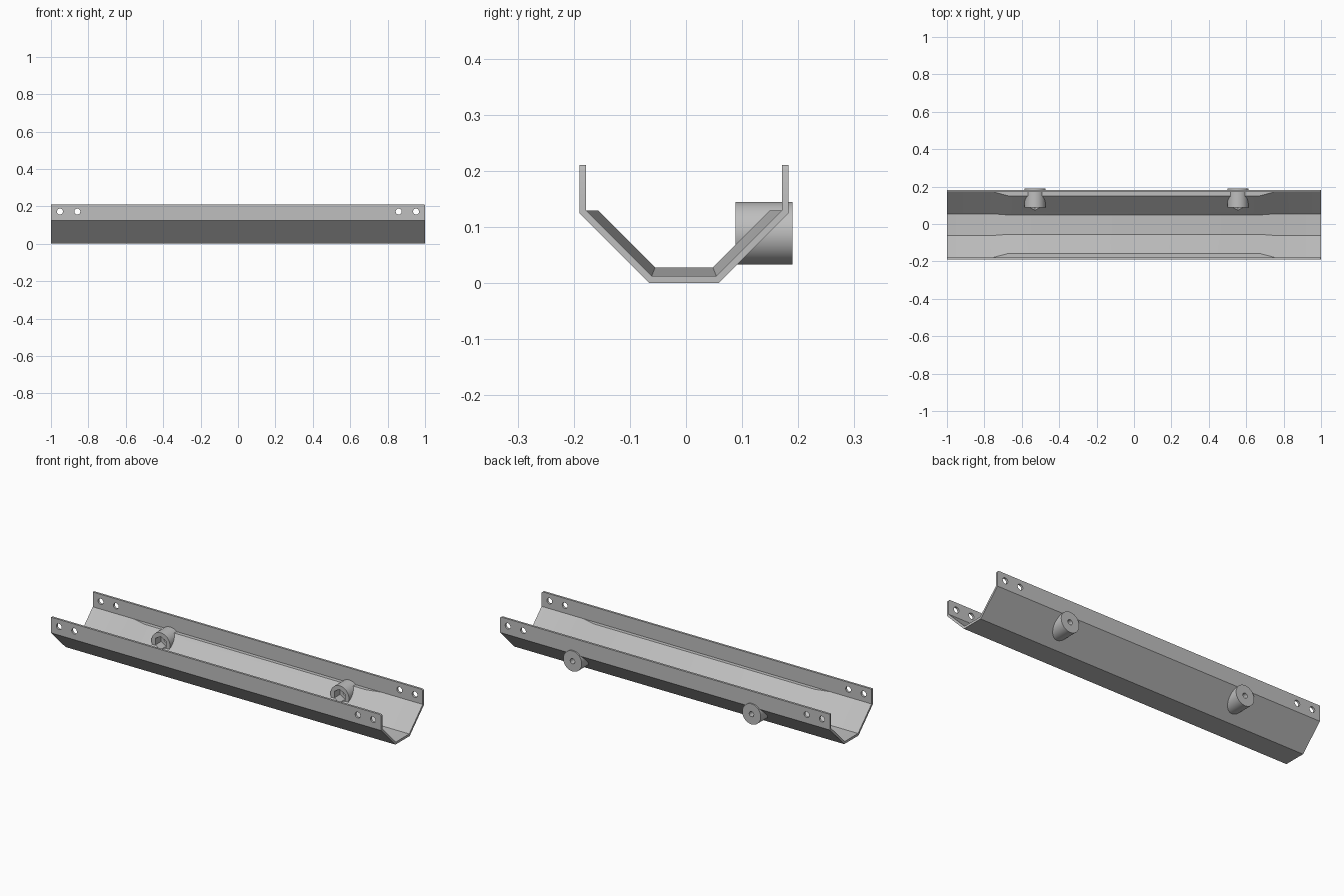
import bpy, bmesh
from math import radians
from mathutils import Matrix, Vector

if "Cube" in bpy.data.objects:
    bpy.data.objects.remove(bpy.data.objects["Cube"])

grey = bpy.data.materials.new("plain grey")
grey.use_nodes = True
grey.diffuse_color = (0.52, 0.52, 0.52, 1)
grey.node_tree.nodes["Principled BSDF"].inputs["Base Color"].default_value = grey.diffuse_color

CENTRE_Y = -0.0035
HEIGHT = 0.211
BOSS_X = (-0.53, 0.555)
BOSS_Z = 0.089


def make_object(name, bm):
    bmesh.ops.recalc_face_normals(bm, faces=bm.faces)
    mesh = bpy.data.meshes.new(name)
    bm.to_mesh(mesh)
    bm.free()
    mesh.materials.append(grey)
    obj = bpy.data.objects.new(name, mesh)
    bpy.context.collection.objects.link(obj)
    return obj


def cylinder(name, x, z, y0, y1, radius, sides):
    """Cylinder lying along y from y0 to y1."""
    bm = bmesh.new()
    place = Matrix.Translation((x, (y0 + y1) / 2, z)) @ Matrix.Rotation(radians(90), 4, "X")
    bmesh.ops.create_cone(bm, cap_ends=True, segments=sides, radius1=radius,
                          radius2=radius, depth=y1 - y0, matrix=place)
    return make_object(name, bm)


def cut(obj, cutters):
    """Subtract the cutters and bake the result into the mesh."""
    for cutter in cutters:
        mod = obj.modifiers.new("cut", "BOOLEAN")
        mod.operation = "DIFFERENCE"
        mod.solver = "EXACT"
        mod.object = cutter
    graph = bpy.context.evaluated_depsgraph_get()
    mesh = bpy.data.meshes.new_from_object(obj.evaluated_get(graph))
    obj.modifiers.clear()
    obj.data = mesh


# Channel: folded tray whose middle stretch has a thicker floor and slopes
outer = [(0.0615, 0), (0.1865, 0.125), (0.1865, HEIGHT)]
thin = [(0.1745, HEIGHT), (0.1745, 0.13), (0.1745, 0.13), (0.0575, 0.013)]
thick = [(0.1745, HEIGHT), (0.1745, 0.13), (0.1535, 0.13), (0.0515, 0.028)]
sections = [(-1, thin), (-0.75, thin), (-0.67, thick), (0.67, thick), (0.75, thin), (1, thin)]

bm = bmesh.new()
rings = []
for x, inner in sections:
    half = outer + inner
    loop = half + [(-y, z) for y, z in reversed(half)]
    rings.append([bm.verts.new((x, y + CENTRE_Y, z)) for y, z in loop])
count = len(rings[0])
for a, b in zip(rings, rings[1:]):
    for i in range(count):
        j = (i + 1) % count
        bm.faces.new((a[i], a[j], b[j], b[i]))
bm.faces.new(rings[0])
bm.faces.new(rings[-1])
bmesh.ops.remove_doubles(bm, verts=bm.verts, dist=0.0005)
# Slightly rounded upper corners of the flanges
corners = [e for e in bm.edges
           if all(abs(v.co.x) > 0.99 and v.co.z > HEIGHT - 0.001 for v in e.verts)]
bmesh.ops.bevel(bm, geom=corners, offset=0.01, segments=3, profile=0.5, affect="EDGES")
channel = make_object("channel", bm)

# Bolt holes through both flanges, near each end
cutters = [cylinder("bolt_hole_cutter", side * x, 0.172, -0.3, 0.3, 0.016, 24)
           for side in (-1, 1) for x in (0.859, 0.952)]

# Round bosses with a hexagonal pocket inside and a small hole to the back
bosses = []
for label, x in zip(("right", "left"), BOSS_X):
    boss = cylinder(label + "_boss", x, BOSS_Z, 0.088, 0.19, 0.056, 48)
    tools = [cylinder("pocket_cutter", x, BOSS_Z, 0.04, 0.135, 0.036, 6),
             cylinder("boss_hole_cutter", x, BOSS_Z, 0.12, 0.25, 0.014, 24)]
    cut(boss, tools)
    bosses.append(boss)
    cutters += tools
cut(channel, cutters)
for cutter in cutters:
    bpy.data.objects.remove(cutter)

# Smooth round walls, sharp folds
bpy.ops.object.select_all(action="DESELECT")
for obj in [channel] + bosses:
    obj.select_set(True)
bpy.context.view_layer.objects.active = channel
bpy.ops.object.shade_smooth_by_angle(angle=radians(30))
